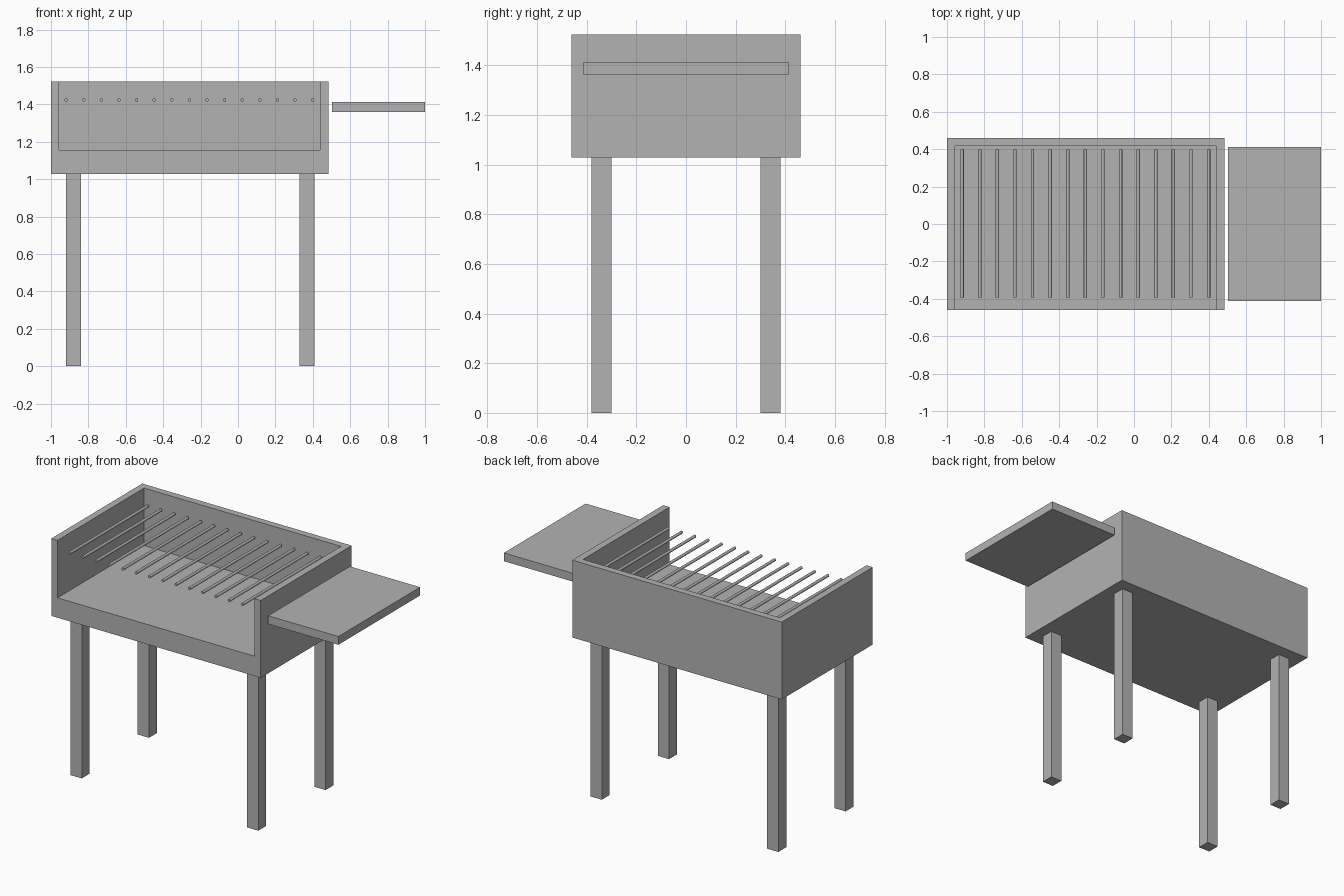
import bpy

if "Cube" in bpy.data.objects:
    bpy.data.objects.remove(bpy.data.objects["Cube"])

grey = bpy.data.materials.new("plain_grey")
grey.diffuse_color = (0.45, 0.45, 0.45, 1)
grey.use_nodes = True
grey.node_tree.nodes["Principled BSDF"].inputs["Base Color"].default_value = grey.diffuse_color


def box(name, lo, hi):
    """Axis-aligned box between two corners."""
    bpy.ops.mesh.primitive_cube_add(size=1, location=[(a + b) / 2 for a, b in zip(lo, hi)])
    ob = bpy.context.object
    ob.name = name
    ob.scale = [b - a for a, b in zip(lo, hi)]
    bpy.ops.object.transform_apply(location=False, rotation=False, scale=True)
    ob.data.materials.append(grey)
    return ob


# Firebox: a block hollowed out so that the top and front are open
body = box("firebox", (-1.0, -0.46, 1.028), (0.483, 0.46, 1.523))
cutter = box("firebox_cutter", (-0.956, -0.60, 1.155), (0.438, 0.416, 1.70))
cut = body.modifiers.new("hollow", 'BOOLEAN')
cut.operation = 'DIFFERENCE'
cut.solver = 'EXACT'
cut.object = cutter
bpy.context.view_layer.objects.active = body
bpy.ops.object.modifier_apply(modifier=cut.name)
bpy.data.objects.remove(cutter, do_unlink=True)

# Four square legs
for side, x in (("left", -0.88), ("right", 0.37)):
    for end, y in (("front", -0.34), ("back", 0.34)):
        box(f"{end}_{side}_leg", (x - 0.04, y - 0.04, 0), (x + 0.04, y + 0.04, 1.028))

# Side shelf
box("side_shelf", (0.503, -0.413, 1.36), (1.0, 0.413, 1.413))

# Row of round grill bars running front to back
BARS = 15
for i in range(BARS):
    x = -0.919 + i * (0.399 + 0.919) / (BARS - 1)
    bpy.ops.mesh.primitive_cylinder_add(vertices=16, radius=0.009, depth=0.79,
                                        location=(x, 0.003, 1.424),
                                        rotation=(1.5707963, 0, 0))
    bar = bpy.context.object
    bar.name = f"grill_bar_{i + 1}"
    bar.data.materials.append(grey)
    bpy.ops.object.shade_smooth_by_angle()
